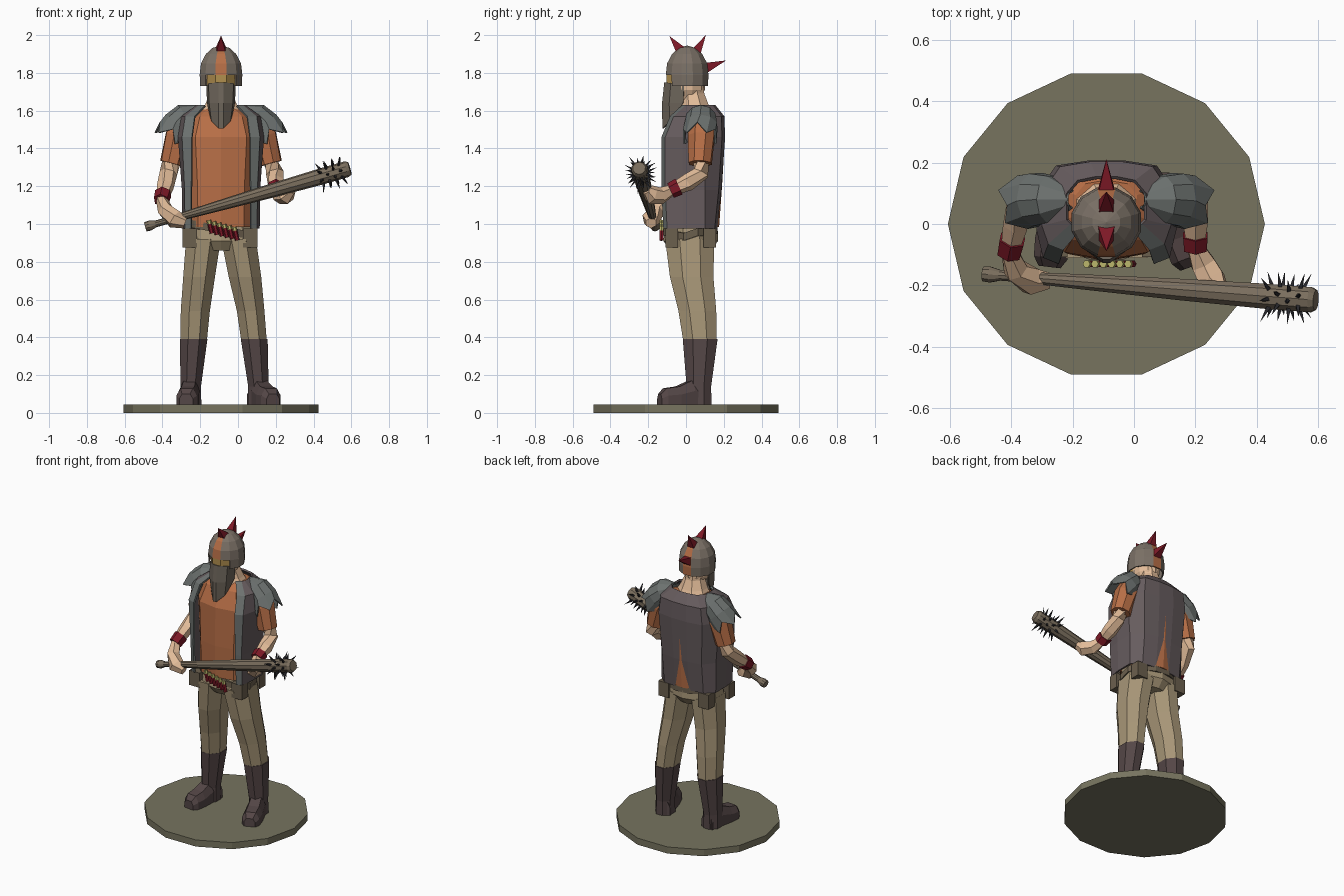
import bpy, bmesh, math
from mathutils import Vector

if "Cube" in bpy.data.objects:
    bpy.data.objects.remove(bpy.data.objects["Cube"])

CX = -0.09  # body centre line
COL = dict(base="76735f", pants="a59476", boot="554848", vest="665c5e", shirt="b66e48",
           skin="e2bb98", red="7d1f2b", helmet="7a7066", pad="6c716f", mask="6d655b",
           belt="6b604f", bat="7a6e5e", dark="2c2c30", gold="b08e50", brass="b9b46a")
MATS = {}


def mat(key):
    if key not in MATS:
        h = COL[key]
        rgb = [(int(h[i:i + 2], 16) / 255) ** 2.2 for i in (0, 2, 4)]
        MATS[key] = bpy.data.materials.new(key)
        MATS[key].diffuse_color = (*rgb, 1)
    return MATS[key]


def loft(name, rings, col, closed=True, caps=True, thick=0, edit=None, col2=None):
    bm = bmesh.new()
    vs = [[bm.verts.new(p) for p in r] for r in rings]
    n = len(vs[0])
    for a, b in zip(vs, vs[1:]):
        for i in range(n if closed else n - 1):
            j = (i + 1) % n
            bm.faces.new((a[i], a[j], b[j], b[i]))
    if caps and closed:
        bm.faces.new(vs[0])
        bm.faces.new(vs[-1])
    bmesh.ops.remove_doubles(bm, verts=bm.verts, dist=0.0005)
    bmesh.ops.recalc_face_normals(bm, faces=bm.faces)
    if edit:
        edit(bm)
    me = bpy.data.meshes.new(name)
    bm.to_mesh(me)
    bm.free()
    me.materials.append(mat(col))
    if col2:
        me.materials.append(mat(col2))
    ob = bpy.data.objects.new(name, me)
    bpy.context.collection.objects.link(ob)
    if thick:
        m = ob.modifiers.new("thickness", "SOLIDIFY")
        m.thickness = thick
    return ob


def tube(name, rows, col, n=8, p=1.0, off=0.5, **kw):
    """Stack of horizontal rings, rows = (x, y, z, rx, ry)."""
    k = 1 / math.cos(math.pi / n) if off else 1
    pw = lambda v: math.copysign(abs(v * k) ** p, v)
    ang = [2 * math.pi * (i + off) / n for i in range(n)]
    return loft(name, [[(x + rx * pw(math.cos(a)), y + ry * pw(math.sin(a)), z) for a in ang]
                       for x, y, z, rx, ry in rows], col, **kw)


def limb(name, pts, col, n=6, jag=0, **kw):
    """Round section swept along a path, pts = (x, y, z, r)."""
    c = [Vector(p[:3]) for p in pts]
    rings = []
    for i, p in enumerate(pts):
        t = (c[min(i + 1, len(c) - 1)] - c[max(i - 1, 0)]).normalized()
        q = t.to_track_quat('Z', 'Y')
        ring = []
        for k in range(n):
            a = 2 * math.pi * (k + 0.5) / n
            v = c[i] + q @ Vector((p[3] * math.cos(a), p[3] * math.sin(a), 0))
            if jag and i == len(pts) - 1 and k % 2:
                v += t * jag
            ring.append(v)
        rings.append(ring)
    return loft(name, rings, col, **kw)


def box(name, c, s, col):
    x, y, z = c
    return tube(name, [(x, y, z - s[2] / 2, s[0] / 2, s[1] / 2), (x, y, z + s[2] / 2, s[0] / 2, s[1] / 2)],
                col, n=4)


# Base disc
tube("base", [(CX, 0, 0, .516, .503), (CX, 0, .045, .516, .503)], "base", n=14, off=0)

# Legs and boots
legs = {"right": ([(-.183, .02, .92, .092, .13), (-.206, .03, .72, .084, .115), (-.226, .06, .54, .077, .1),
                   (-.235, .075, .37, .069, .088)], (-.25, .068), (-.275, -.14)),
        "left": ([(.003, .02, .92, .092, .13), (.037, .03, .72, .086, .115), (.067, .06, .54, .073, .1),
                  (.086, .075, .37, .067, .088)], (.108, .068), (.185, -.14))}
for side, (rows, an, toe) in legs.items():
    tube(side + "_trouser_leg", rows, "pants")
    x, y, z, rx, ry = rows[-1]
    tube(side + "_boot_shaft", [(x, y, .39, rx + .004, ry + .004), (an[0], an[1], .14, .054, .065),
                                (an[0], an[1], .045, .056, .065)], "boot")
    a, b = Vector((*an, .045)), Vector((*toe, .045))
    d = (b - a).normalized()
    s = Vector((-d.y, d.x, 0))
    rings = []
    for pos, w, h in ((a - d * .055, .045, .09), (a + d * .04, .052, .13), (a + d * .12, .058, .095),
                      (b - d * .03, .055, .085), (b, .036, .055)):
        rings.append([pos + s * u * w + Vector((0, 0, h * v)) for u, v in
                      ((-1, 0), (1, 0), (1, .55), (.6, 1), (-.6, 1), (-1, .55))])
    loft(side + "_boot_foot", rings, "boot")
tube("hips", [(CX, .025, .86, .16, .1), (CX, .025, .91, .185, .138), (CX, .03, 1.0, .175, .13)], "pants", n=10)

# Shirt and vest
tube("shirt", [(CX, .03, .985, .175, .14), (CX, .035, 1.2, .178, .15), (CX, .045, 1.46, .195, .155),
               (CX, .06, 1.57, .16, .125), (CX, .06, 1.61, .1, .08)], "shirt", n=10, p=.75)
rings = []
for z, e, w, f, b in ((.975, .16, .205, -.12, .165), (1.18, .158, .207, -.13, .188), (1.46, .155, .228, -.13, .207),
                      (1.57, .14, .21, -.085, .203), (1.63, .085, .13, -.02, .155)):
    half = [(e, f), (e + (w - e) * .7, f + .02), (w, f * .3 + .02), (w, .1), (w * .72, b * .92), (w * .25, b)]
    rings.append([(CX - x, y, z) for x, y in half] + [(CX + x, y, z) for x, y in reversed(half)])


def lapels(bm):
    for fc in bm.faces:
        if fc.calc_center_median().y < -.03 and abs(fc.calc_center_median().x - CX) < .187:
            fc.material_index = 1


loft("vest", rings, "vest", closed=False, thick=.012, edit=lapels, col2="pad")

# Shoulder pads, sleeves, arms
for side, s in (("right", -1), ("left", 1)):
    X = lambda v: CX + s * v
    limb(side + "_shoulder_pad", [(X(.11), .08, 1.605, .03), (X(.18), .08, 1.565, .08), (X(.225), .08, 1.52, .09),
                                  (X(.25), .075, 1.485, .093)], "pad", n=10, jag=.055, caps=False, thick=.008)
    limb(side + "_sleeve", [(X(.17), .08, 1.56, .07), (X(.225), .08, 1.46, .075), (X(.262), .075, 1.32, .064)],
         "shirt", n=8)
arms = {"right": [(-.345, .08, 1.36, .05), (-.368, .075, 1.27, .047), (-.385, .0, 1.2, .046), (-.405, -.09, 1.13, .032)],
        "left": [(.165, .08, 1.36, .05), (.195, .08, 1.27, .047), (.2, .01, 1.22, .046), (.2, -.075, 1.18, .032)]}
hands = {"right": [(-.405, -.09, 1.13, .03), (-.385, -.15, 1.075, .042), (-.335, -.185, 1.025, .05),
                   (-.28, -.185, 1.005, .03)],
         "left": [(.2, -.075, 1.18, .03), (.225, -.13, 1.15, .045), (.255, -.185, 1.155, .05), (.285, -.21, 1.18, .025)]}
for side in arms:
    limb(side + "_arm", arms[side], "skin")
    limb(side + "_hand", hands[side], "skin")
    a, b = Vector(arms[side][2][:3]), Vector(arms[side][3][:3])
    limb(side + "_wristband", [(*a.lerp(b, .55), .046), (*a.lerp(b, 1.08), .042)], "red")

# Belt, pouches, shells
belt = tube("belt", [(CX, .025, .95, .19, .143), (CX, .025, .99, .19, .143)], "belt", n=12)
for v in belt.data.vertices:
    v.co.z -= .2 * (v.co.x - CX) * (1 if v.co.y < 0 else .3)
for i, (x, y) in enumerate(((-.255, -.075), (.065, -.075), (-.24, .125), (.06, .125))):
    box("pouch_%d" % i, (x, y, .925), (.078, .065, .1), "belt")
for i in range(6):
    x = -.15 + .027 * i
    z = 1.0 - .27 * (x + .15)
    y = -.13
    limb("shell_%d" % i, [(x + .012, y, z - .05, .012), (x, y, z, .012)], "red")
    limb("shell_cap_%d" % i, [(x, y, z, .0125), (x - .005, y, z + .02, .0125)], "brass")

# Neck, head, goggles, mask
tube("neck", [(CX, .05, 1.57, .12, .1), (CX, .045, 1.63, .085, .075), (CX, .035, 1.69, .06, .062),
              (CX, .03, 1.74, .06, .062)], "skin")
tube("head", [(CX, .005, 1.66, .05, .07), (CX, .005, 1.71, .075, .09), (CX, .005, 1.84, .08, .09)], "skin", n=10)
tube("goggles", [(CX, -.025, 1.735, .073, .078), (CX, -.025, 1.792, .073, .078)], "gold", n=8)
rings = []
for w, f, bk, zs in ((.078, -.115, -.01, (1.74, 1.745, 1.75)), (.074, -.127, -.015, (1.64, 1.64, 1.64)),
                     (.06, -.125, -.06, (1.575, 1.545, 1.505))):
    half = [(w, bk, zs[0]), (w * .85, f * .7, zs[1]), (0.012, f, zs[2])]
    rings.append([(CX - x, y, z) for x, y, z in half] + [(CX + x, y, z) for x, y, z in reversed(half)])
loft("face_mask", rings, "mask", closed=False, thick=.008)


# Helmet with striped front and back, open over the face
def helmet_edit(bm):
    c = {f: f.calc_center_median() for f in bm.faces}
    for f, m in c.items():
        f.material_index = int(abs(m.x - CX) < .012 and m.z < 1.93)
    bmesh.ops.delete(bm, geom=[f for f, m in c.items() if m.z < 1.79 and m.y < -.065], context='FACES')


tube("helmet", [(CX, .006, z, r, r) for z, r in ((1.73, .11), (1.79, .113), (1.85, .106), (1.9, .08),
                                                  (1.932, .045), (1.945, 0))],
     "helmet", n=12, caps=False, thick=.008, edit=helmet_edit, col2="shirt")
for i, (a, b) in enumerate((((-.025, 1.915), (-.088, 1.995)), ((.05, 1.905), (.105, 2.0)), ((.1, 1.825), (.212, 1.866)))):
    limb("helmet_spike_%d" % i, [(CX, a[0], a[1], .04), (CX, b[0], b[1], 0)], "red", n=4)

# Spiked bat
A, B = Vector((-.49, -.163, .985)), Vector((.592, -.248, 1.295))
limb("bat", [(*A.lerp(B, t), r) for t, r in ((0, .025), (.02, .027), (.05, .018), (.12, .018), (.3, .026),
                                            (.6, .037), (.85, .043), (.985, .043), (1, .034))], "bat", n=10)
D = (B - A).normalized()
q = D.to_track_quat('Z', 'Y')
for i, t in enumerate((.865, .895, .925, .955)):
    for k in range(7):
        a = 2 * math.pi * (k + .5 * (i % 2)) / 7
        r = q @ Vector((math.cos(a), math.sin(a), 0))
        c = A.lerp(B, t)
        tip = c + r * (.095 if (i + k) % 2 else .08) + D * .012 * (i - 1.5)
        limb("bat_spike_%d_%d" % (i, k), [(*(c + r * .036), .01), (*tip, 0)], "dark", n=4)

for m in bpy.data.materials:
    if m.users and not m.is_grease_pencil:
        m.use_nodes = True
        m.node_tree.nodes["Principled BSDF"].inputs["Base Color"].default_value = m.diffuse_color
